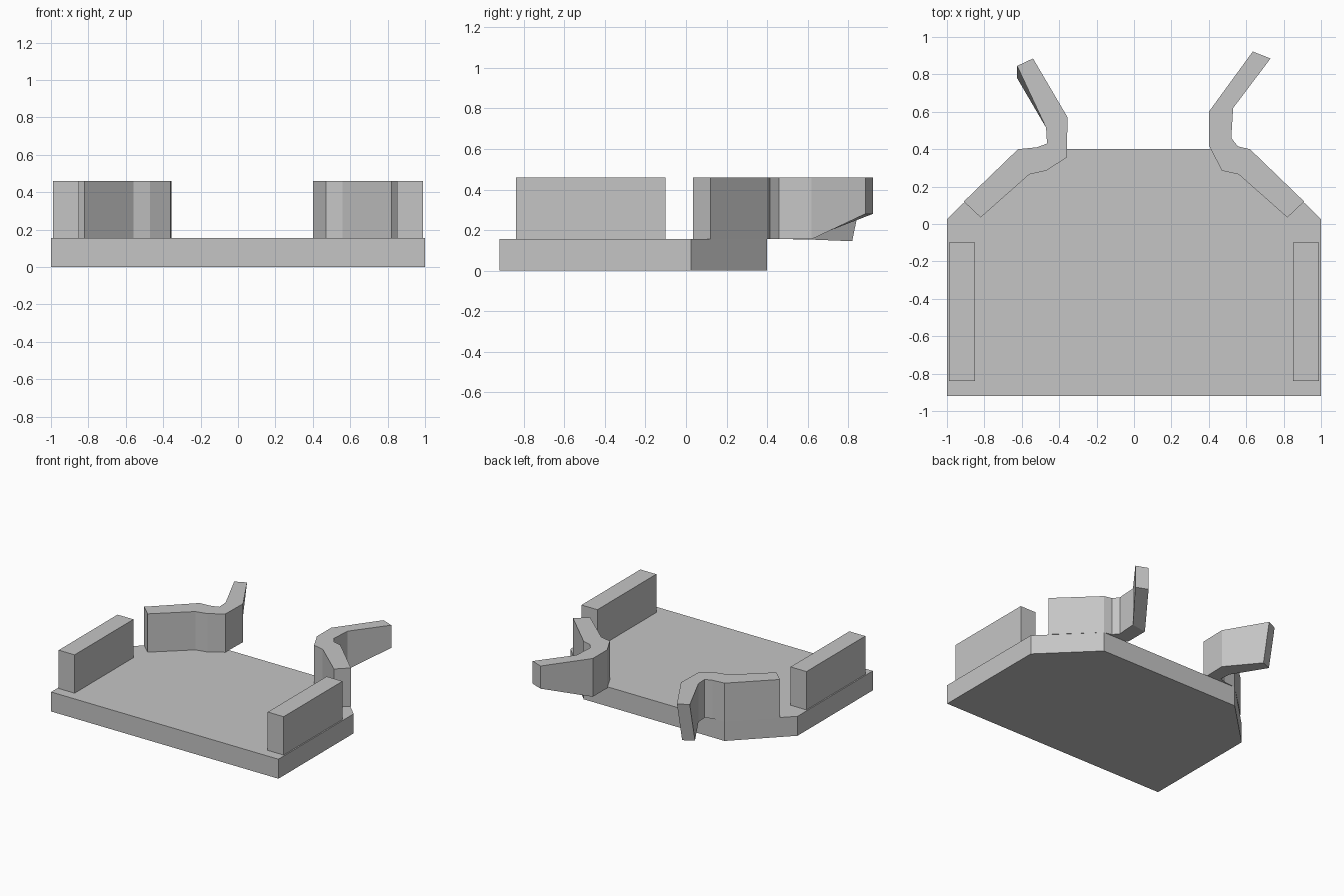
import bpy, bmesh

if "Cube" in bpy.data.objects:
    bpy.data.objects.remove(bpy.data.objects["Cube"])

grey = bpy.data.materials.new("plain_grey")
grey.diffuse_color = (0.56, 0.56, 0.56, 1)
grey.use_nodes = True
grey.node_tree.nodes["Principled BSDF"].inputs["Base Color"].default_value = grey.diffuse_color
DECK, TOP = 0.155, 0.46


def finish(bm, name):
    bmesh.ops.recalc_face_normals(bm, faces=bm.faces)
    me = bpy.data.meshes.new(name)
    bm.to_mesh(me)
    bm.free()
    me.materials.append(grey)
    ob = bpy.data.objects.new(name, me)
    bpy.context.collection.objects.link(ob)
    return ob


def prism(name, pts, z0, z1):
    bm = bmesh.new()
    face = bm.faces.new([bm.verts.new((x, y, z0)) for x, y in pts])
    ext = bmesh.ops.extrude_face_region(bm, geom=[face])
    for v in ext["geom"]:
        if isinstance(v, bmesh.types.BMVert):
            v.co.z = z1
    return finish(bm, name)


def arm(name, outer, inner, tip_outer, tip_inner):
    """Strip of box sections between two outlines; the lower tip corners are set apart."""
    bm = bmesh.new()
    rings = []
    for i, (o, n) in enumerate(zip(outer, inner)):
        last = i == len(outer) - 1
        low_o = tip_outer if last else (*o, DECK)
        low_n = tip_inner if last else (*n, DECK)
        rings.append([bm.verts.new(c) for c in ((*o, TOP), (*n, TOP), low_n, low_o)])
    for a, b in zip(rings, rings[1:]):
        for k in range(4):
            j = (k + 1) % 4
            bm.faces.new((a[k], a[j], b[j], b[k]))
    bm.faces.new(rings[0])
    bm.faces.new(rings[-1])
    return finish(bm, name)


# base plate with chamfered back corners
prism("base_plate", [(-1, -0.92), (1, -0.92), (1, 0.025), (0.62, 0.4),
                     (-0.62, 0.4), (-1, 0.025)], 0, DECK)

# side rails
for side, s in (("left", -1), ("right", 1)):
    prism(side + "_rail", [(s * 0.85, -0.84), (s * 0.99, -0.84),
                           (s * 0.99, -0.10), (s * 0.85, -0.10)], DECK, TOP)

# right arm, underside rising towards the tip
arm("right_arm",
    [(0.91, 0.12), (0.62, 0.40), (0.555, 0.415), (0.52, 0.46), (0.53, 0.62), (0.73, 0.885)],
    [(0.82, 0.035), (0.56, 0.265), (0.47, 0.285), (0.40, 0.42), (0.40, 0.60), (0.635, 0.922)],
    (0.73, 0.885, 0.28), (0.635, 0.922, 0.28))

# left arm, lower tip pulled forward
arm("left_arm",
    [(-0.91, 0.12), (-0.62, 0.40), (-0.52, 0.41), (-0.465, 0.43), (-0.47, 0.515), (-0.625, 0.845)],
    [(-0.82, 0.035), (-0.56, 0.265), (-0.47, 0.285), (-0.36, 0.355), (-0.355, 0.57), (-0.54, 0.885)],
    (-0.625, 0.78, 0.15), (-0.54, 0.82, 0.145))
